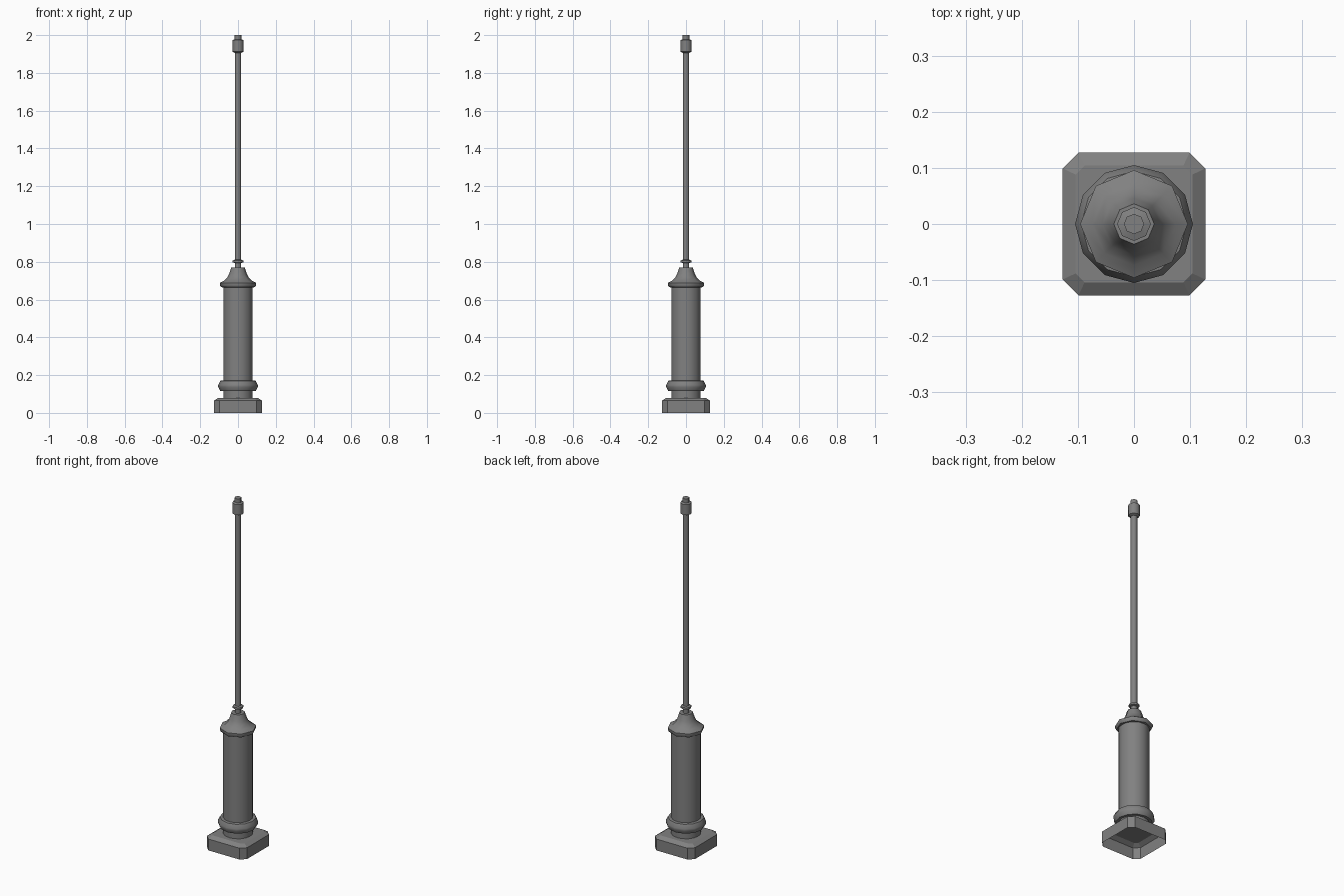
import bpy, bmesh, math

if "Cube" in bpy.data.objects:
    bpy.data.objects.remove(bpy.data.objects["Cube"])

metal = bpy.data.materials.new("grey metal")
metal.use_nodes = True
grey = (0.22, 0.22, 0.22, 1)
metal.diffuse_color = grey
metal.node_tree.nodes["Principled BSDF"].inputs["Base Color"].default_value = grey


def octagon_ring(half, cut, z):
    # Square outline with clipped corners
    c = half - cut
    return [(x, y, z) for x, y in ((half, -c), (half, c), (c, half), (-c, half),
                                   (-half, c), (-half, -c), (-c, -half), (c, -half))]


def round_ring(r, sides, z):
    return [(r * math.cos(math.tau * i / sides), r * math.sin(math.tau * i / sides), z)
            for i in range(sides)]


def loft(name, rings, angle, cap_top=True):
    bm = bmesh.new()
    loops = [[bm.verts.new(p) for p in ring] for ring in rings]
    for low, high in zip(loops, loops[1:]):
        for i in range(len(low)):
            j = (i + 1) % len(low)
            bm.faces.new((low[i], low[j], high[j], high[i]))
    if cap_top:
        bm.faces.new(loops[-1])
    mesh = bpy.data.meshes.new(name)
    bm.to_mesh(mesh)
    bm.free()
    mesh.materials.append(metal)
    obj = bpy.data.objects.new(name, mesh)
    bpy.context.collection.objects.link(obj)
    bpy.ops.object.select_all(action="DESELECT")
    obj.select_set(True)
    bpy.context.view_layer.objects.active = obj
    bpy.ops.object.shade_smooth_by_angle(angle=math.radians(angle))
    return obj


def turned(name, sides, profile, angle=50, cap_top=True):
    return loft(name, [round_ring(r, sides, z) for r, z in profile], angle, cap_top)


# Hollow plinth, open underneath
loft("plinth", [octagon_ring(0.127, 0.028, 0), octagon_ring(0.127, 0.028, 0.065),
                octagon_ring(0.104, 0.016, 0.08)], 20)

# Thick lower column with its foot moulding
turned("column", 16, [(0.078, 0.08), (0.078, 0.67)])
turned("foot_moulding", 12, [(0.078, 0.117), (0.094, 0.117), (0.105, 0.137),
                             (0.105, 0.148), (0.094, 0.17), (0.078, 0.172)])

# Bell-shaped cap
turned("bell_cap", 8, [(0.078, 0.664), (0.09, 0.666), (0.096, 0.676), (0.096, 0.688),
                       (0.074, 0.7), (0.056, 0.718), (0.046, 0.738), (0.036, 0.77)])

# Slender pole with collar and top socket
turned("pole", 8, [(0.017, 0.77), (0.017, 1.93)])
turned("pole_collar", 8, [(0.017, 0.794), (0.028, 0.797), (0.028, 0.807), (0.017, 0.811)])
turned("top_socket", 8, [(0.017, 1.906), (0.03, 1.912), (0.03, 1.973),
                         (0.018, 1.977), (0.018, 2.0)])
